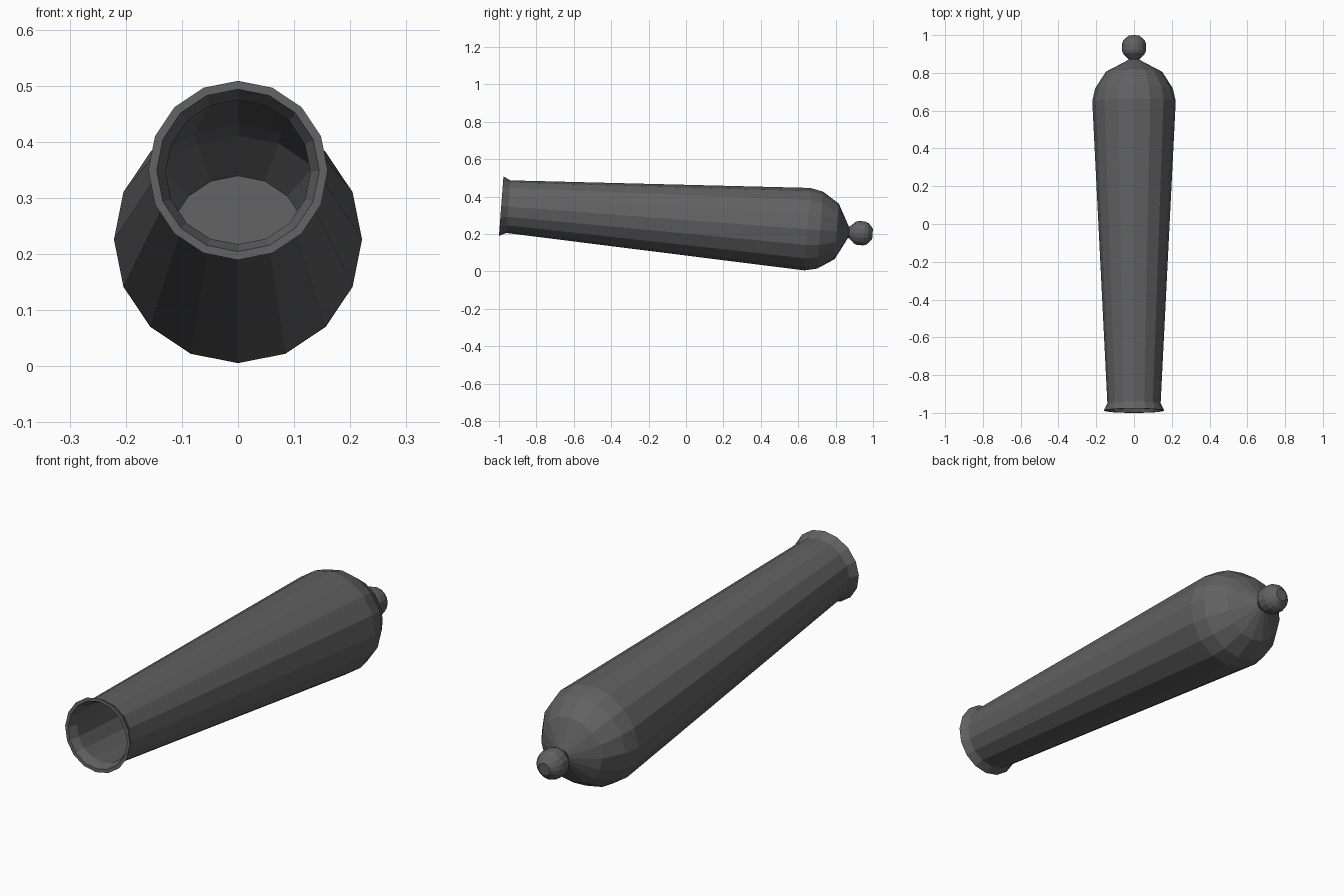
import bpy, bmesh, math
from mathutils import Matrix

if "Cube" in bpy.data.objects:
    bpy.data.objects.remove(bpy.data.objects["Cube"])

MUZZLE = (0, -0.988, 0.349)   # centre of the muzzle face
TILT = math.radians(4.3)      # muzzle raised


def lathe(name, profile, sides):
    """Revolve (distance from muzzle, radius) points around the barrel axis."""
    bm = bmesh.new()
    rings = []
    for t, r in profile:
        rings.append([bm.verts.new((r * math.sin(a), t, r * math.cos(a)))
                      for a in (2 * math.pi * i / sides for i in range(sides))])
    for a, b in zip(rings, rings[1:]):
        for i in range(sides):
            j = (i + 1) % sides
            bm.faces.new((a[i], a[j], b[j], b[i]))
    bm.faces.new(rings[0])
    bm.faces.new(rings[-1])
    bmesh.ops.recalc_face_normals(bm, faces=bm.faces)
    bm.transform(Matrix.Translation(MUZZLE) @ Matrix.Rotation(-TILT, 4, 'X'))
    mesh = bpy.data.meshes.new(name)
    bm.to_mesh(mesh)
    bm.free()
    obj = bpy.data.objects.new(name, mesh)
    bpy.context.collection.objects.link(obj)
    mat = bpy.data.materials.get("iron") or bpy.data.materials.new("iron")
    mat.diffuse_color = (0.12, 0.12, 0.12, 1)
    mat.use_nodes = True
    mat.node_tree.nodes["Principled BSDF"].inputs["Base Color"].default_value = mat.diffuse_color
    mesh.materials.append(mat)
    return obj


# Barrel: hollow inside from the bore floor to the lip, then the outside to the breech
lathe("barrel", [
    (1.79, 0.125), (1.70, 0.19), (1.637, 0.205), (0.04, 0.129), (0.0, 0.145),
    (0.0, 0.160), (0.038, 0.141), (1.642, 0.221), (1.710, 0.206),
    (1.799, 0.149), (1.862, 0.03)], 16)

# Round knob at the breech end
lathe("breech_knob", [
    (1.855, 0.03), (1.866, 0.03), (1.896, 0.058), (1.912, 0.064), (1.946, 0.064),
    (1.967, 0.056), (1.991, 0.028)], 16)
